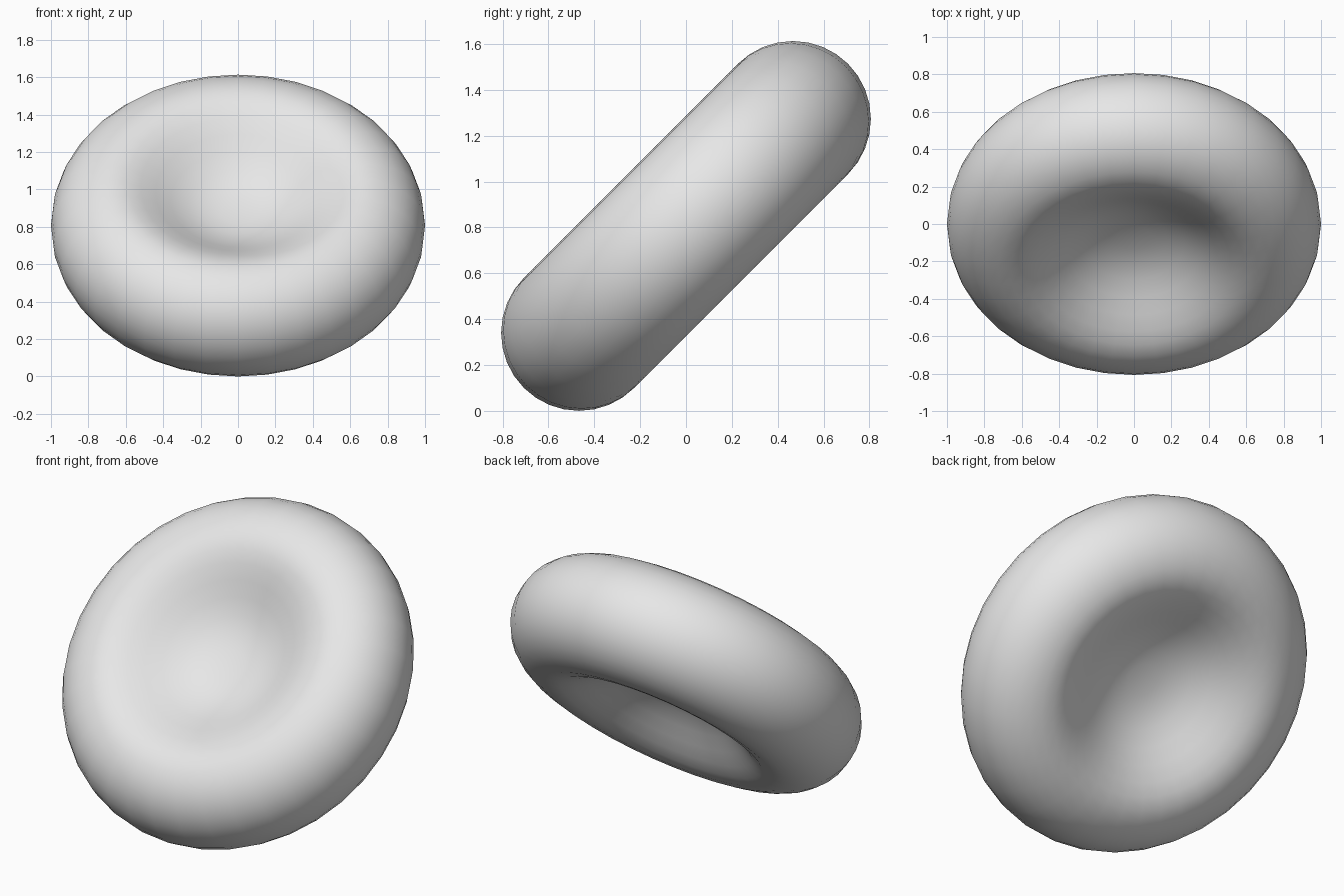
import bpy, bmesh, math
from mathutils import Matrix

if "Cube" in bpy.data.objects:
    bpy.data.objects.remove(bpy.data.objects["Cube"])

SEGMENTS = 36
CREST, TUBE = 0.66, 0.34      # rim centre radius and rim thickness radius

# Half profile (radius, height): dimple floor and wall, then the rounded rim
dimple = [(0, 0.10), (0.09, 0.103), (0.18, 0.117), (0.27, 0.148), (0.36, 0.196),
          (0.44, 0.248), (0.52, 0.295), (0.59, 0.326)]
rim = [(CREST + TUBE * math.sin(a), TUBE * math.cos(a))
       for a in (math.radians(11.25 * i) for i in range(9))]
upper = dimple + rim
lower = [(r, -z) for r, z in reversed(upper[:-1])]

# Revolve the closed profile into a disc that is hollowed on both faces
bm = bmesh.new()
verts = [bm.verts.new((r, 0, z)) for r, z in upper + lower]
edges = [bm.edges.new(pair) for pair in zip(verts, verts[1:])]
bmesh.ops.spin(bm, geom=verts + edges, cent=(0, 0, 0), axis=(0, 0, 1),
               angle=math.tau, steps=SEGMENTS, use_duplicate=False)
bmesh.ops.remove_doubles(bm, verts=bm.verts, dist=1e-4)
bmesh.ops.recalc_face_normals(bm, faces=bm.faces)

# Tilt the disc back by 45 degrees and rest it on the ground
bm.transform(Matrix.Rotation(math.radians(45), 4, 'X'))
bm.transform(Matrix.Translation((0, 0, -min(v.co.z for v in bm.verts))))

mesh = bpy.data.meshes.new("dimpled_disc")
bm.to_mesh(mesh)
bm.free()
disc = bpy.data.objects.new("dimpled_disc", mesh)
bpy.context.collection.objects.link(disc)
mesh.shade_smooth()

grey = bpy.data.materials.new("light_grey")
grey.diffuse_color = (0.8, 0.8, 0.8, 1)
grey.use_nodes = True
grey.node_tree.nodes["Principled BSDF"].inputs["Base Color"].default_value = grey.diffuse_color
mesh.materials.append(grey)
